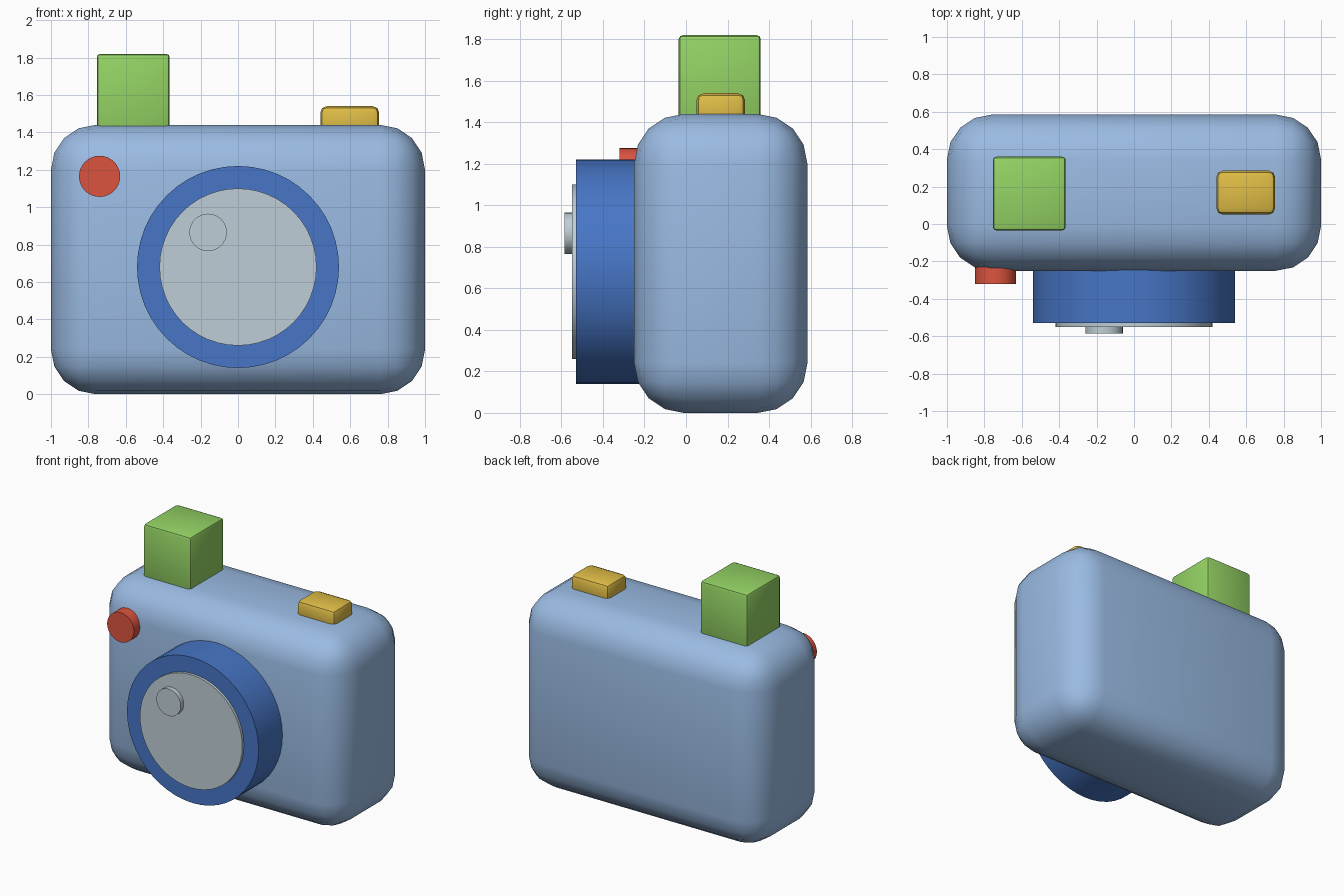
import bpy, math

cube = bpy.data.objects.get("Cube")
if cube:
    bpy.data.objects.remove(cube, do_unlink=True)


def material(name, hex_code):
    """Flat colour from an sRGB hex code, stored as linear values."""
    srgb = [int(hex_code[i:i + 2], 16) / 255 for i in (0, 2, 4)]
    rgba = [((c + 0.055) / 1.055) ** 2.4 for c in srgb] + [1]
    mat = bpy.data.materials.new(name)
    mat.use_nodes = True
    mat.diffuse_color = rgba
    mat.node_tree.nodes["Principled BSDF"].inputs["Base Color"].default_value = rgba
    return mat


def finish(obj, name, mat, angle):
    obj.name = name
    obj.data.materials.append(mat)
    bpy.ops.object.shade_smooth_by_angle(angle=math.radians(angle))
    return obj


def rounded_box(name, low, high, radius, segments, mat):
    """Bevelled box between two opposite corners."""
    centre = [(a + b) / 2 for a, b in zip(low, high)]
    bpy.ops.mesh.primitive_cube_add(size=1, location=centre)
    obj = bpy.context.object
    obj.scale = [b - a for a, b in zip(low, high)]
    bpy.ops.object.transform_apply(location=False, rotation=False, scale=True)
    bevel = obj.modifiers.new("Rounded edges", 'BEVEL')
    bevel.width = radius
    bevel.segments = segments
    bevel.limit_method = 'NONE'
    bpy.ops.object.modifier_apply(modifier=bevel.name)
    return finish(obj, name, mat, 40)


def disc(name, x, z, radius, front, back, sides, mat):
    """Cylinder facing the front, spanning front to back in y."""
    bpy.ops.mesh.primitive_cylinder_add(
        vertices=sides, radius=radius, depth=back - front,
        location=(x, (front + back) / 2, z), rotation=(math.pi / 2, 0, 0))
    return finish(bpy.context.object, name, mat, 30)


light_blue = material("light blue", "9ABBE3")
dark_blue = material("dark blue", "4776C6")
pale_grey = material("pale grey", "BFCED6")
red = material("red", "DC5440")
green = material("green", "94D364")
yellow = material("yellow", "E0BD46")

# Body
rounded_box("camera_body", (-1, -0.25, 0), (1, 0.585, 1.44), 0.24, 4, light_blue)

# Lens barrel, glass and highlight share the front axis
disc("lens_barrel", 0, 0.68, 0.54, -0.53, -0.1, 48, dark_blue)
disc("lens_glass", 0, 0.68, 0.42, -0.55, -0.5, 48, pale_grey)
disc("lens_highlight", -0.16, 0.865, 0.1, -0.585, -0.54, 32, pale_grey)

# Front button
disc("front_button", -0.74, 1.165, 0.11, -0.32, -0.1, 32, red)

# Viewfinder and shutter on the top
rounded_box("viewfinder", (-0.755, -0.035, 1.36), (-0.365, 0.36, 1.82), 0.02, 2, green)
rounded_box("shutter_button", (0.44, 0.05, 1.38), (0.755, 0.285, 1.54), 0.035, 2, yellow)
